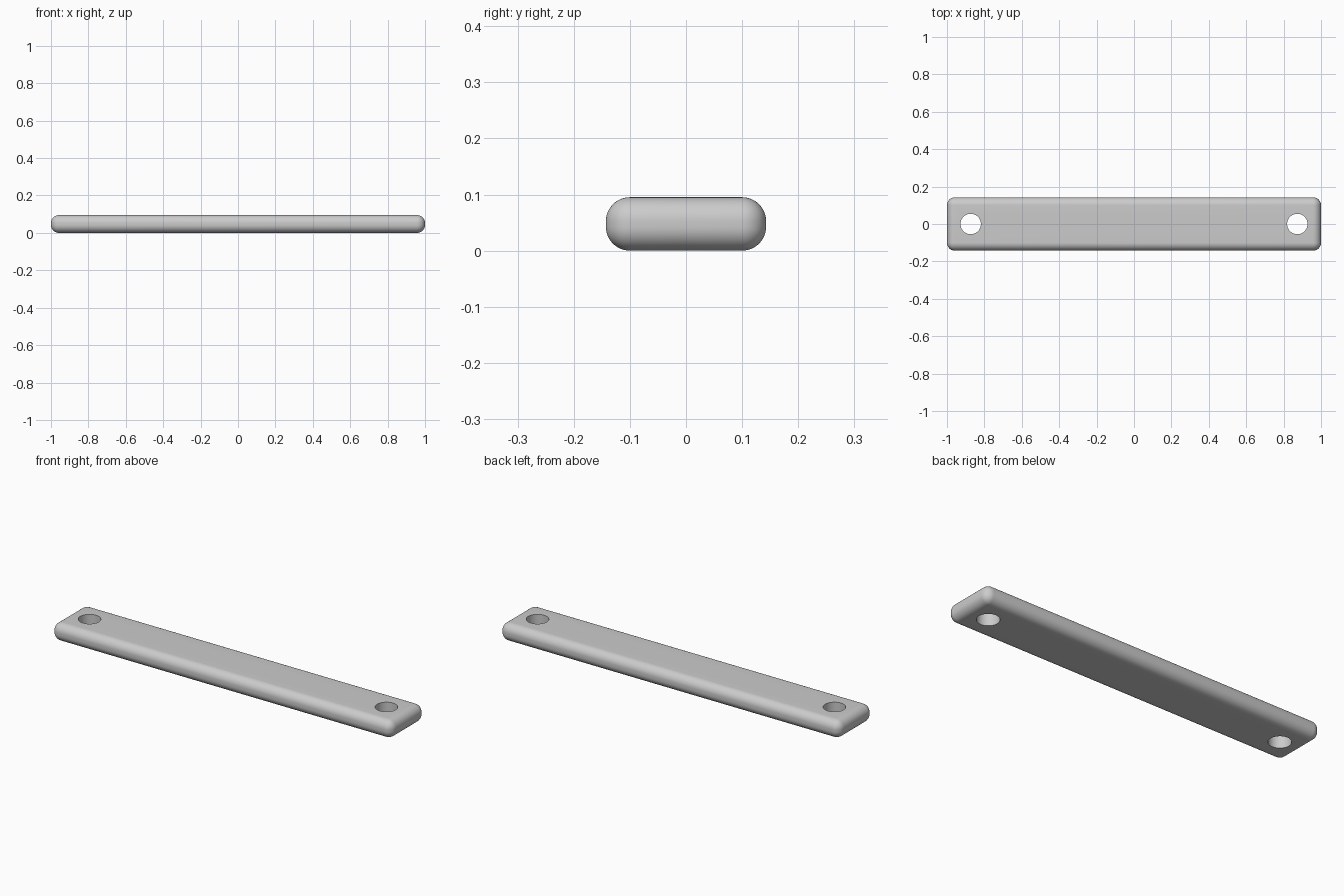
import bpy
from math import radians

if "Cube" in bpy.data.objects:
    bpy.data.objects.remove(bpy.data.objects["Cube"])

L, W, H = 2.0, 0.2857, 0.0952
ROUND = 0.0429
HOLE_X, HOLE_R = 0.873, 0.0545

# Bar with every edge rounded
bpy.ops.mesh.primitive_cube_add(size=1, location=(0, 0, H / 2))
bar = bpy.context.object
bar.name = "rounded_bar"
bar.scale = (L, W, H)
bpy.ops.object.transform_apply(location=False, rotation=False, scale=True)
bevel = bar.modifiers.new("round_edges", 'BEVEL')
bevel.width = ROUND
bevel.segments = 12
bevel.limit_method = 'NONE'

# A through hole near each end
cutters = []
for side in (-1, 1):
    bpy.ops.mesh.primitive_cylinder_add(vertices=64, radius=HOLE_R, depth=0.3,
                                        location=(side * HOLE_X, 0, H / 2))
    cutter = bpy.context.object
    cutter.name = "hole_cutter"
    cutter.hide_render = True
    cutters.append(cutter)
    cut = bar.modifiers.new("hole", 'BOOLEAN')
    cut.operation = 'DIFFERENCE'
    cut.solver = 'EXACT'
    cut.object = cutter

# Apply the modifiers, then remove the cutters
bpy.ops.object.select_all(action='DESELECT')
bar.select_set(True)
bpy.context.view_layer.objects.active = bar
for name in [m.name for m in bar.modifiers]:
    bpy.ops.object.modifier_apply(modifier=name)
for cutter in cutters:
    bpy.data.objects.remove(cutter, do_unlink=True)

bpy.ops.object.shade_smooth_by_angle(angle=radians(30))
